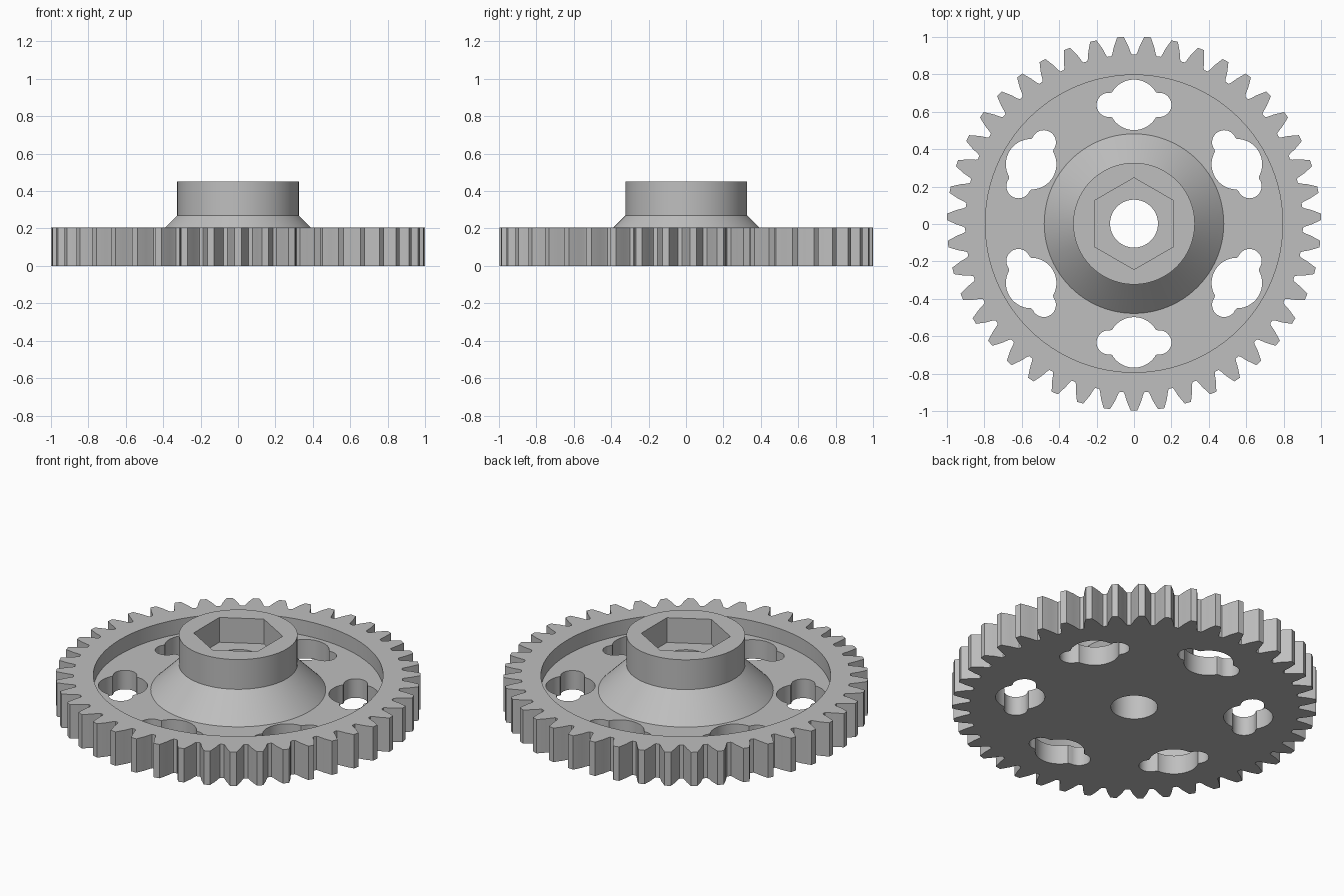
import bpy, bmesh, math
from math import cos, sin, pi, tau, radians

TEETH = 43
PLATE_TOP, WEB_TOP, HUB_TOP = 0.205, 0.115, 0.45
CENTRE_Y = 0.002

if "Cube" in bpy.data.objects:
    bpy.data.objects.remove(bpy.data.objects["Cube"], do_unlink=True)

grey = bpy.data.materials.new("plain grey")
grey.use_nodes = True
colour = (0.52, 0.52, 0.52, 1)
grey.diffuse_color = colour
grey.node_tree.nodes["Principled BSDF"].inputs["Base Color"].default_value = colour


def circle(r, n=96, turn=0.0):
    return [(r * cos(turn + tau * i / n), r * sin(turn + tau * i / n)) for i in range(n)]


def loft(name, sections):
    """Closed solid through stacked outlines of equal point count."""
    bm = bmesh.new()
    rings = [[bm.verts.new((x, y, z)) for x, y in pts] for pts, z in sections]
    n = len(rings[0])
    for low, high in zip(rings, rings[1:]):
        for i in range(n):
            j = (i + 1) % n
            bm.faces.new((low[i], low[j], high[j], high[i]))
    bm.faces.new(rings[0][::-1])
    bm.faces.new(rings[-1])
    bmesh.ops.recalc_face_normals(bm, faces=bm.faces[:])
    mesh = bpy.data.meshes.new(name)
    bm.to_mesh(mesh)
    bm.free()
    mesh.materials.append(grey)
    obj = bpy.data.objects.new(name, mesh)
    bpy.context.collection.objects.link(obj)
    return obj


def prism(name, pts, z0, z1):
    return loft(name, [(pts, z0), (pts, z1)])


def combine(target, tool, operation):
    """Apply a boolean and discard the tool."""
    mod = target.modifiers.new(operation, "BOOLEAN")
    mod.operation = operation
    mod.solver = "EXACT"
    mod.object = tool
    tool.hide_render = True
    bpy.context.view_layer.objects.active = target
    bpy.ops.object.modifier_apply(modifier=mod.name)
    bpy.data.objects.remove(tool, do_unlink=True)


def tooth_outline():
    half = [(0.42, 0.903), (0.37, 0.914), (0.28, 0.95), (0.12, 1.0)]
    tooth = [(-a, r) for a, r in half] + [(a, r) for a, r in reversed(half)]
    pitch = tau / TEETH
    return [(r * cos((k + a) * pitch - pi / 2), r * sin((k + a) * pitch - pi / 2))
            for k in range(TEETH) for a, r in tooth]


def lobed_hole(angle, n=120):
    """Round hole with a smaller round lobe on each side."""
    dist, main, side, lobe = 0.635, 0.135, 0.135, 0.065
    pts = []
    for i in range(n):
        t = tau * i / n
        r = main
        off = side * cos(t)            # lobes lie along the local tangent
        if abs(off) < lobe:
            r = max(r, side * abs(sin(t)) + math.sqrt(lobe ** 2 - off ** 2))
        u, v = dist + r * cos(t), r * sin(t)
        pts.append((u * cos(angle) - v * sin(angle), u * sin(angle) + v * cos(angle)))
    return pts


# Toothed plate with a shallow recess on top
gear = prism("gear_wheel", tooth_outline(), 0, PLATE_TOP)
combine(gear, prism("recess_cutter", circle(0.795), WEB_TOP, 0.6), "DIFFERENCE")

# Conical base and cylindrical hub
hub = loft("hub", [(circle(0.53), 0.065), (circle(0.325), 0.27), (circle(0.325), HUB_TOP)])
combine(gear, hub, "UNION")

# Hexagonal socket, bore and lightening holes
combine(gear, prism("socket_cutter", circle(0.245, 6, pi / 2), 0.3, 0.6), "DIFFERENCE")
combine(gear, prism("bore_cutter", circle(0.128), -0.2, 0.4), "DIFFERENCE")
for k in range(6):
    hole = prism("hole_cutter", lobed_hole(radians(90 + 60 * k)), -0.2, 0.25)
    combine(gear, hole, "DIFFERENCE")

# Smooth round walls, crisp edges
gear.location.y = CENTRE_Y
bpy.ops.object.select_all(action="DESELECT")
gear.select_set(True)
bpy.context.view_layer.objects.active = gear
bpy.ops.object.shade_smooth_by_angle(angle=radians(25))
